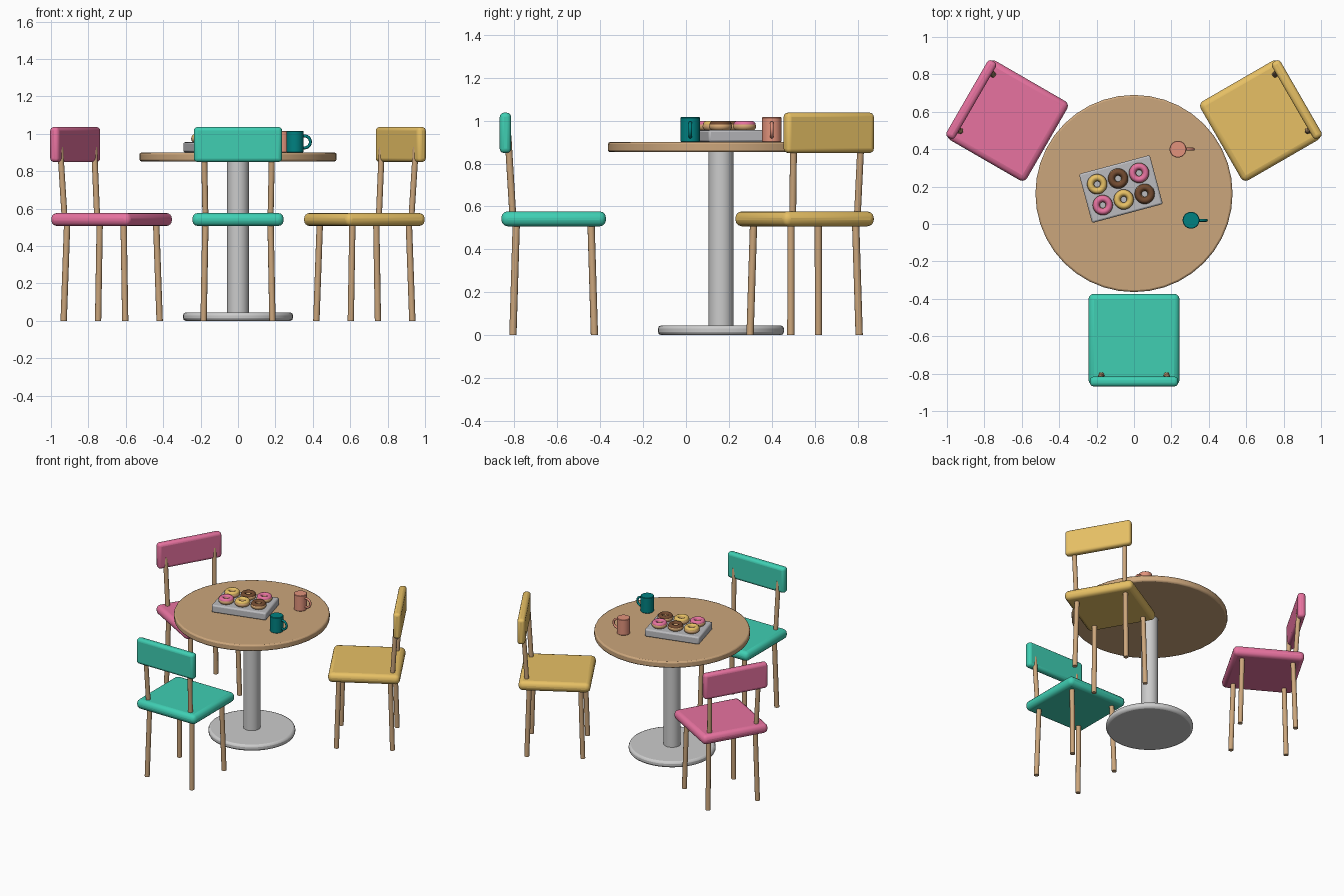
import bpy, math
from mathutils import Matrix, Vector

if "Cube" in bpy.data.objects:
    bpy.data.objects.remove(bpy.data.objects["Cube"])


def mat(name, rgb):
    m = bpy.data.materials.new(name)
    m.diffuse_color = (*rgb, 1)
    m.use_nodes = True
    m.node_tree.nodes["Principled BSDF"].inputs["Base Color"].default_value = m.diffuse_color
    return m


WOOD = mat("wood", (0.60, 0.38, 0.20))
WHITE = mat("white", (0.78, 0.78, 0.75))
TRAY = mat("tray_grey", (0.5, 0.5, 0.52))
GREEN = mat("mint", (0.05, 0.62, 0.45))
PINK = mat("pink", (0.80, 0.17, 0.35))
YELLOW = mat("yellow", (0.80, 0.53, 0.13))
TEAL = mat("teal", (0.0, 0.22, 0.22))
CORAL = mat("coral", (0.76, 0.29, 0.20))
DOUGH = mat("dough", (0.68, 0.40, 0.18))
CHOCOLATE = mat("chocolate", (0.17, 0.07, 0.03))


def finish(name, material, bevel=0.0, segments=3):
    o = bpy.context.object
    o.name = name
    o.data.materials.append(material)
    if bevel:
        bpy.ops.object.transform_apply(location=False, rotation=False, scale=True)
        b = o.modifiers.new("bevel", 'BEVEL')
        b.width, b.segments = bevel, segments
    bpy.ops.object.shade_smooth_by_angle(angle=math.radians(40))
    return o


def box(name, loc, size, material, bevel, segments=3):
    bpy.ops.mesh.primitive_cube_add(size=1, location=loc)
    bpy.context.object.scale = size
    return finish(name, material, bevel, segments)


def disc(name, xy, r, z0, z1, material, sides=40, bevel=0.0, segments=2):
    bpy.ops.mesh.primitive_cylinder_add(vertices=sides, radius=r, depth=z1 - z0,
                                        location=(*xy, (z0 + z1) / 2))
    return finish(name, material, bevel, segments)


def rod(name, a, b, r, material):
    a, b = Vector(a), Vector(b)
    bpy.ops.mesh.primitive_cylinder_add(vertices=14, radius=r, depth=(b - a).length,
                                        location=(a + b) / 2)
    bpy.context.object.rotation_euler = (b - a).to_track_quat('Z', 'Y').to_euler()
    return finish(name, material)


def ring(name, loc, major, minor, material, rot=(0, 0, 0)):
    bpy.ops.mesh.primitive_torus_add(location=loc, rotation=rot, major_radius=major,
                                     minor_radius=minor, major_segments=28, minor_segments=12)
    return finish(name, material)


# Pedestal table
CENTRE = (0, 0.163)
disc("table_top", CENTRE, 0.527, 0.853, 0.9, WOOD, 40, 0.01)
disc("table_column", CENTRE, 0.058, 0.03, 0.86, WHITE, 32)
disc("table_base", CENTRE, 0.294, 0, 0.045, WHITE, 40, 0.015)


# Chair built facing +y around its own centre, then turned around the table
def chair(name, material, turn):
    parts = [box(name + "_seat", (0, 0, 0.542), (0.488, 0.488, 0.07), material, 0.03),
             box(name + "_backrest", (0, -0.225, 0.943), (0.472, 0.053, 0.188), material, 0.02)]
    for sx in (-1, 1):
        for sy in (-1, 1):
            parts.append(rod(name + "_leg", (sx * 0.184, sy * 0.19, 0),
                             (sx * 0.174, sy * 0.174, 0.53), 0.017, WOOD))
        parts.append(rod(name + "_back_post", (sx * 0.174, -0.190, 0.55),
                         (sx * 0.182, -0.213, 0.93), 0.016, WOOD))
    place = (Matrix.Translation((*CENTRE, 0)) @ Matrix.Rotation(math.radians(turn), 4, 'Z')
             @ Matrix.Translation((0, -0.78, 0)))
    bpy.context.view_layer.update()
    for p in parts:
        p.matrix_world = place @ p.matrix_world


chair("front_chair", GREEN, 0)
chair("right_chair", YELLOW, 120)
chair("left_chair", PINK, -120)

# Tray with two rows of iced rings
ANGLE = math.radians(15)
tray = box("tray", (-0.07, 0.187, 0.928), (0.392, 0.271, 0.056), TRAY, 0.01, 2)
tray.rotation_euler.z = ANGLE
rows = [(0.058, (YELLOW, CHOCOLATE, PINK)), (-0.058, (PINK, YELLOW, CHOCOLATE))]
for v, icings in rows:
    for i, icing in enumerate(icings):
        p = Matrix.Rotation(ANGLE, 3, 'Z') @ Vector(((i - 1) * 0.116, v, 0))
        x, y = p.x - 0.07, p.y + 0.187
        ring("doughnut", (x, y, 0.973), 0.035, 0.019, DOUGH)
        ring("icing", (x, y, 0.982), 0.035, 0.0165, icing)

# Mugs with handles
for name, x, y, m in (("coral_mug", 0.235, 0.40, CORAL), ("teal_mug", 0.305, 0.02, TEAL)):
    disc(name, (x, y), 0.045, 0.9, 1.016, m, 28, 0.003, 1)
    ring(name + "_handle", (x + 0.05, y, 0.957), 0.032, 0.008, m, (math.pi / 2, 0, 0))
